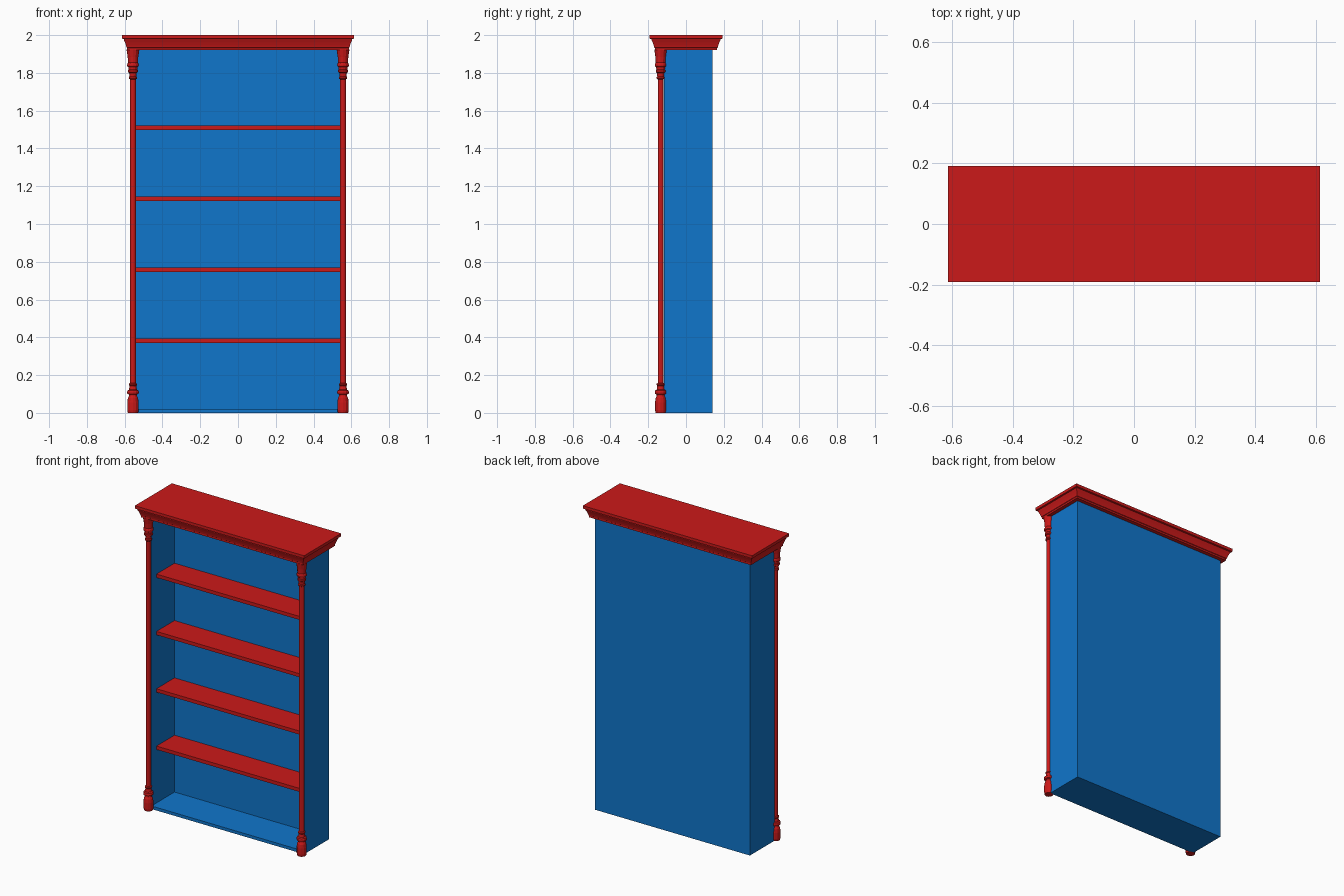
import bpy, bmesh, math

if "Cube" in bpy.data.objects:
    bpy.data.objects.remove(bpy.data.objects["Cube"])


def material(name, color):
    m = bpy.data.materials.new(name)
    m.diffuse_color = color
    m.use_nodes = True
    m.node_tree.nodes["Principled BSDF"].inputs["Base Color"].default_value = m.diffuse_color
    return m


RED = material("red_paint", (0.60, 0.01, 0.01, 1))
BLUE = material("blue_paint", (0.005, 0.18, 0.60, 1))


def finish(bm, name, mat):
    bmesh.ops.recalc_face_normals(bm, faces=bm.faces)
    me = bpy.data.meshes.new(name)
    bm.to_mesh(me)
    bm.free()
    me.materials.append(mat)
    ob = bpy.data.objects.new(name, me)
    bpy.context.collection.objects.link(ob)
    return ob


def loft(rings, name, mat):
    """Skin equal-length point rings and cap both ends."""
    bm = bmesh.new()
    vs = [[bm.verts.new(p) for p in r] for r in rings]
    n = len(rings[0])
    for a, b in zip(vs, vs[1:]):
        for i in range(n):
            j = (i + 1) % n
            bm.faces.new((a[i], a[j], b[j], b[i]))
    bm.faces.new(vs[0])
    bm.faces.new(vs[-1])
    return finish(bm, name, mat)


def rect(x0, x1, y0, y1, z):
    return [(x0, y0, z), (x1, y0, z), (x1, y1, z), (x0, y1, z)]


def box(name, x0, x1, y0, y1, z0, z1, mat):
    return loft([rect(x0, x1, y0, y1, z) for z in (z0, z1)], name, mat)


OUT, INN = 0.562, 0.546          # carcass half widths
FRONT, BACK = -0.117, 0.14
TOP = 1.923

# carcass: sides, back and floor
for side, s in (("right", 1), ("left", -1)):
    a, b = sorted((s * INN, s * OUT))
    box(side + "_panel", a, b, FRONT, BACK, 0, TOP, BLUE)
box("back_panel", -INN, INN, 0.122, BACK, 0, TOP, BLUE)
box("floor_panel", -INN, INN, FRONT, 0.122, 0, 0.02, BLUE)

# four evenly spaced shelves
for i in range(4):
    z = 0.37 + 0.376 * i
    box(f"shelf_{i + 1}", -INN, INN, -0.065, 0.122, z, z + 0.023, RED)

# crown moulding: (half depth, height)
CROWN = [(0.155, 1.921), (0.165, 1.921), (0.165, 1.932), (0.168, 1.934),
         (0.171, 1.946), (0.176, 1.960), (0.182, 1.974), (0.182, 1.979),
         (0.192, 1.981), (0.192, 2.0)]
loft([rect(-d - 0.422, d + 0.422, -d, d, z) for d, z in CROWN], "crown", RED)

# turned columns: (radius, height)
COLUMN = [(0.027, 0), (0.030, 0.015), (0.030, 0.055), (0.027, 0.078),
          (0.021, 0.090), (0.021, 0.097), (0.030, 0.101), (0.031, 0.110),
          (0.029, 0.119), (0.021, 0.123), (0.018, 0.143), (0.022, 0.148),
          (0.022, 0.154), (0.0155, 0.158),
          (0.0155, 1.766), (0.022, 1.770), (0.022, 1.777), (0.018, 1.782),
          (0.020, 1.800), (0.026, 1.804), (0.026, 1.814), (0.023, 1.818),
          (0.024, 1.830), (0.030, 1.834), (0.031, 1.842), (0.029, 1.850),
          (0.026, 1.854), (0.028, 1.885), (0.034, TOP)]
SIDES = 12
for side, s in (("right", 1), ("left", -1)):
    rings = [[(s * 0.556 + r * math.cos(k * math.tau / SIDES),
               -0.134 + r * math.sin(k * math.tau / SIDES), z)
              for k in range(SIDES)] for r, z in COLUMN]
    loft(rings, side + "_column", RED)
